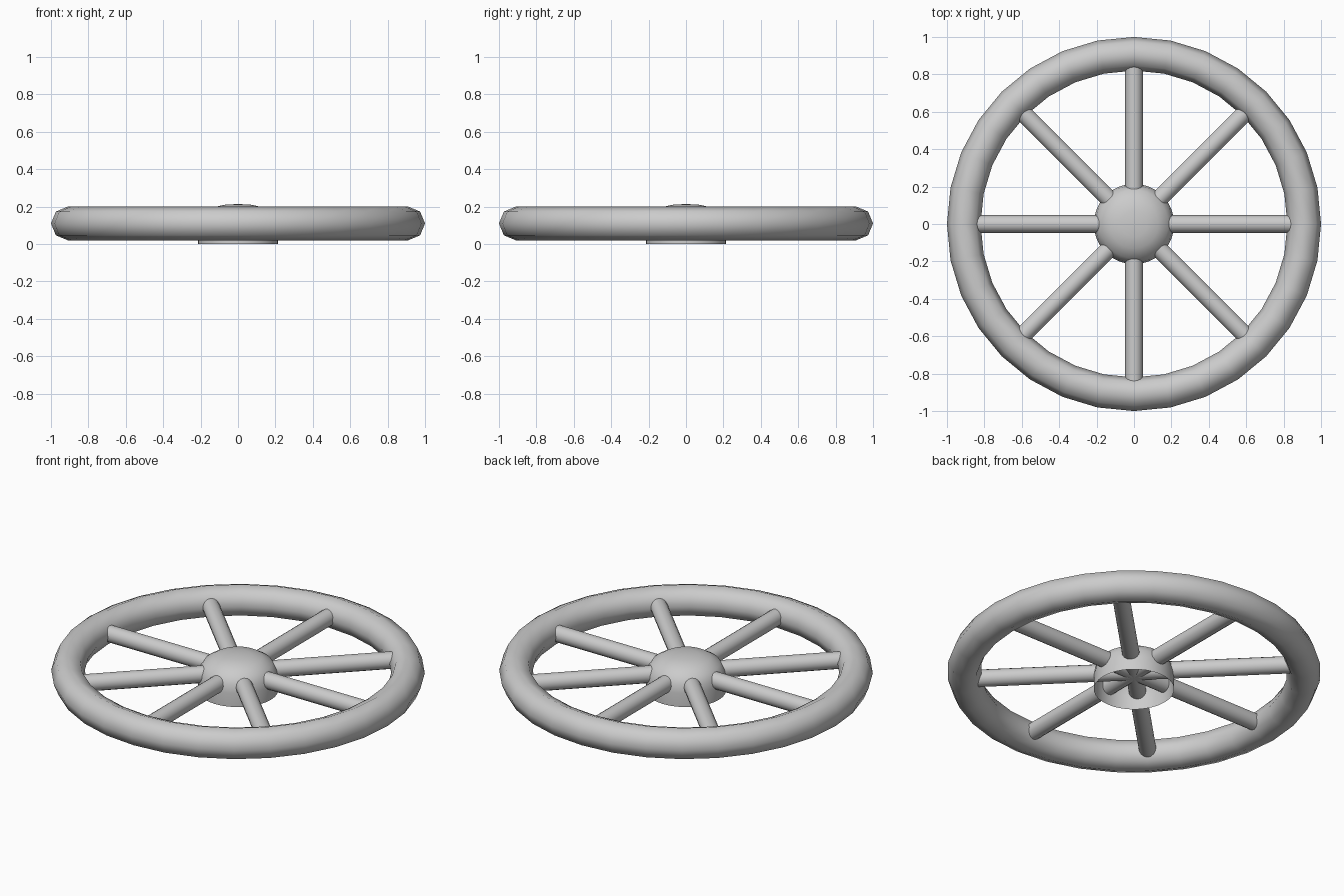
import bpy, bmesh, math
from mathutils import Matrix

if "Cube" in bpy.data.objects:
    bpy.data.objects.remove(bpy.data.objects["Cube"])

RIM_Z = 0.11

# Rim: octagonal tube swept round the wheel
bpy.ops.mesh.primitive_torus_add(location=(0, 0, RIM_Z), major_radius=0.91,
                                 minor_radius=0.09, major_segments=32, minor_segments=8)
rim = bpy.context.object
rim.name = "rim"
bpy.ops.object.shade_smooth()

# Spokes: four bars crossing at the centre give eight spokes
for i in range(4):
    angle = i * math.pi / 4
    bpy.ops.mesh.primitive_cylinder_add(vertices=16, radius=0.047, depth=1.74,
                                        location=(0, 0, RIM_Z),
                                        rotation=(math.pi / 2, 0, angle))
    spoke = bpy.context.object
    spoke.name = f"spoke_pair_{i + 1}"
    bpy.ops.object.shade_smooth_by_angle(angle=math.radians(40))

# Hub: domed cap, open underneath
profile = [(0.215, 0), (0.215, 0.08), (0.207, 0.125), (0.183, 0.165),
           (0.13, 0.197), (0.07, 0.21), (0, 0.214)]
bm = bmesh.new()
verts = [bm.verts.new((r, 0, z)) for r, z in profile]
edges = [bm.edges.new(pair) for pair in zip(verts, verts[1:])]
bmesh.ops.spin(bm, geom=verts + edges, cent=(0, 0, 0), axis=(0, 0, 1),
               angle=math.tau, steps=32)
bmesh.ops.remove_doubles(bm, verts=bm.verts, dist=1e-4)
bmesh.ops.recalc_face_normals(bm, faces=bm.faces)
# Open shell: make sure the dome faces outward
top = max(bm.faces, key=lambda f: f.calc_center_median().z)
if top.normal.z < 0:
    bmesh.ops.reverse_faces(bm, faces=bm.faces)
mesh = bpy.data.meshes.new("hub")
bm.to_mesh(mesh)
bm.free()
mesh.shade_smooth()
hub = bpy.data.objects.new("hub", mesh)
bpy.context.collection.objects.link(hub)
